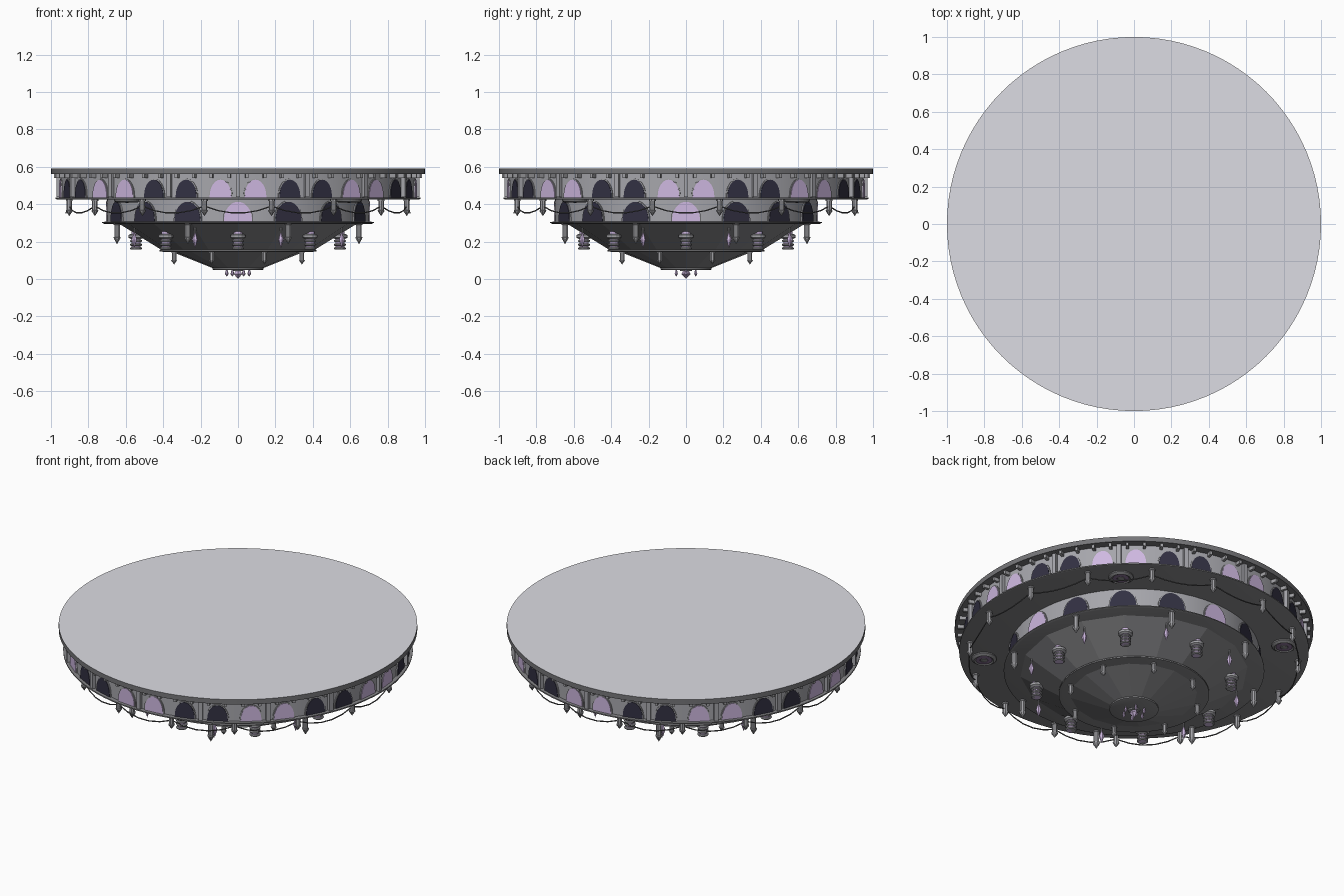
import bpy, bmesh
from math import pi, sin, cos
from mathutils import Matrix, Vector

cube = bpy.data.objects.get("Cube")
if cube:
    bpy.data.objects.remove(cube)


def material(name, *rgb):
    m = bpy.data.materials.new(name)
    m.use_nodes = True
    m.diffuse_color = (*rgb, 1)
    m.node_tree.nodes["Principled BSDF"].inputs["Base Color"].default_value = (*rgb, 1)
    return m


PALE = material("pale stone", .72, .72, .77)
WALL = material("wall stone", .38, .38, .41)
TRIM = material("trim stone", .36, .36, .38)
DARK = material("dark stone", .24, .24, .25)
EDGE = material("edge stone", .18, .18, .19)
IRON = material("iron", .11, .11, .115)
LILAC = material("lilac glass", .62, .48, .75)
NIGHT = material("night glass", .032, .03, .055)
PLUM = material("plum glass", .25, .17, .30)


def spots(count, radius, z, shift=0.0):
    """Places evenly round the axis, local -y pointing outwards, first at the front."""
    for i in range(count):
        turn = Matrix.Rotation(2 * pi * (i + shift) / count, 4, "Z")
        yield turn @ Matrix.Translation((0, -radius, z))


def revolve(bm, profile, sides, place=Matrix(), mat=0):
    """Spin (radius, height) points into a closed solid; end radii are capped."""
    rings = []
    for r, z in profile:
        if r == 0:
            rings.append([bm.verts.new(place @ Vector((0, 0, z)))])
        else:
            rings.append([bm.verts.new(place @ Vector((r * sin(2 * pi * k / sides),
                          -r * cos(2 * pi * k / sides), z))) for k in range(sides)])
    faces = []
    for a, b in zip(rings, rings[1:]):
        for k in range(sides):
            n = (k + 1) % sides
            quad = [a[k % len(a)], a[n % len(a)], b[n % len(b)], b[k % len(b)]]
            faces.append(bm.faces.new(list(dict.fromkeys(quad))))
    for ring in (rings[0], rings[-1]):
        if len(ring) > 1:
            faces.append(bm.faces.new(ring))
    for f in faces:
        f.material_index = mat


def block(bm, place, sx, sy, sz):
    bmesh.ops.create_cube(bm, size=1, matrix=place @ Matrix.Diagonal((sx, sy, sz, 1)))


def arch(bm, place, half, height, depth, mat):
    """Thin plate with a rounded top, standing on its local origin."""
    spring = height * .1
    outline = [(half, 0)] + [(half * cos(pi * k / 12), spring + (height - spring) * sin(pi * k / 12))
                             for k in range(13)] + [(-half, 0)]
    front = [bm.verts.new(place @ Vector((x, -depth, z))) for x, z in outline]
    back = [bm.verts.new(place @ Vector((x, 0, z))) for x, z in outline]
    faces = [bm.faces.new(front), bm.faces.new(back)]
    for k in range(len(front)):
        faces.append(bm.faces.new((front[k - 1], front[k], back[k], back[k - 1])))
    for f in faces:
        f.material_index = mat


def finish(name, bm, mats, smooth=False):
    bmesh.ops.recalc_face_normals(bm, faces=bm.faces)
    mesh = bpy.data.meshes.new(name)
    bm.to_mesh(mesh)
    bm.free()
    for m in mats:
        mesh.materials.append(m)
    ob = bpy.data.objects.new(name, mesh)
    bpy.context.collection.objects.link(ob)
    if smooth:
        bpy.ops.object.select_all(action="DESELECT")
        ob.select_set(True)
        bpy.context.view_layer.objects.active = ob
        bpy.ops.object.shade_smooth_by_angle(angle=pi / 6)
    return ob


def lathe(name, profile, sides, mat, smooth=True):
    bm = bmesh.new()
    revolve(bm, profile, sides)
    return finish(name, bm, [mat], smooth)


# Tiers, from the roof down
roof = lathe("roof_slab", [(1, .56), (1, .59)], 96, EDGE)
roof.data.materials.append(PALE)
for p in roof.data.polygons:
    p.material_index = int(p.normal.z > .9)
lathe("upper_wall", [(.95, .43), (.95, .565)], 96, WALL)
lathe("upper_floor", [(.965, .425), (.975, .428), (.975, .435), (.95, .436)], 96, DARK)
lathe("middle_wall", [(.70, .30), (.70, .43)], 64, WALL)
lathe("middle_floor", [(.715, .295), (.727, .30), (.727, .305), (.70, .307)], 64, DARK)
lathe("lower_hull", [(.64, .298), (.40, .15)], 16, DARK, False)
lathe("hull_ledge", [(.40, .145), (.42, .148), (.42, .156), (.39, .16)], 48, DARK)
lathe("keel_cone", [(.36, .148), (.135, .058)], 16, DARK, False)
lathe("keel_disc", [(.13, .048), (.137, .051), (.137, .06)], 32, DARK)

# Arched windows with slim frames
bm = bmesh.new()
for i, place in enumerate(spots(32, .948, .435, .5)):
    arch(bm, place, .064, .102, .006, 0)
    arch(bm, place, .058, .096, .009, 1 if i % 4 in (0, 3) else 2)
finish("upper_windows", bm, [TRIM, LILAC, NIGHT])
bm = bmesh.new()
for i, place in enumerate(spots(16, .697, .306)):
    arch(bm, place, .081, .113, .007, 0)
    arch(bm, place, .075, .107, .0095, 1 if i % 4 == 0 else 2)
finish("middle_windows", bm, [TRIM, LILAC, NIGHT])

# Pilasters and brackets of the upper wall
bm = bmesh.new()
for place in spots(16, .958, .50):
    block(bm, place, .024, .024, .125)
finish("pilasters", bm, [WALL])
bm = bmesh.new()
for place in spots(64, .968, .55, .5):
    block(bm, place, .016, .035, .022)
finish("roof_brackets", bm, [TRIM])


# Pointed pendants under each floor
def pendants(name, count, radius, top, length, width):
    bm = bmesh.new()
    for place in spots(count, radius, top, .5):
        revolve(bm, [(width * 1.25, .004), (width * 1.25, -.01), (width, -.012),
                     (width, -length * .65), (width * 1.3, -length * .67),
                     (width * 1.1, -length * .74), (0, -length)], 8, place)
    finish(name, bm, [TRIM])


pendants("upper_pendants", 16, .92, .428, .092, .015)
pendants("middle_pendants", 8, .70, .30, .115, .016)
pendants("ledge_pendants", 8, .37, .15, .073, .013)

# Swags of chain between the upper pendants
chain = bpy.data.curves.new("chains", "CURVE")
chain.dimensions = "3D"
chain.bevel_depth = .0035
chain.bevel_resolution = 1
for i in range(16):
    spline = chain.splines.new("POLY")
    spline.points.add(5)
    for k, point in enumerate(spline.points):
        t = k / 5
        a = 2 * pi * (i + .5 + t) / 16
        point.co = (.92 * sin(a), -.92 * cos(a), .39 - .15 * t * (1 - t), 1)
chain.materials.append(IRON)
bpy.context.collection.objects.link(bpy.data.objects.new("chains", chain))

# Ribbed lanterns below the hull
bm = bmesh.new()
for place in spots(8, .545, .157):
    revolve(bm, [(.024, 0), (.024, .10)], 12, place, 1)
    for z in (.0, .02, .04):
        revolve(bm, [(.027, z), (.032, z + .004), (.032, z + .009), (.027, z + .013)], 12, place, 0)
    revolve(bm, [(.03, .058), (.04, .064), (.04, .078), (.03, .084)], 12, place, 0)
finish("lanterns", bm, [TRIM, LILAC])

# Spindle crystals between the lanterns
bm = bmesh.new()
for place in spots(8, .60, .165, .5):
    revolve(bm, [(0, 0), (.016, .045), (0, .092)], 6, place, 1)
    revolve(bm, [(.005, .08), (.005, .12)], 6, place, 0)
finish("hull_crystals", bm, [TRIM, LILAC])

# Round medallions in the upper floor
bm = bmesh.new()
for place in spots(4, .84, .426, .5):
    revolve(bm, [(.045, 0), (.045, -.012), (.055, -.018), (.07, -.008), (.07, .002)], 24, place, 0)
    revolve(bm, [(.046, 0), (.046, -.013), (.022, -.015), (.022, -.003)], 24, place, 1)
    revolve(bm, [(.02, 0), (.02, -.016), (0, -.02)], 12, place, 0)
finish("floor_medallions", bm, [DARK, PLUM])

# Crystal cluster at the lowest point
bm = bmesh.new()
revolve(bm, [(0, 0), (.025, .026), (.012, .05)], 6, Matrix(), 0)
for place in spots(6, .06, .012, .5):
    revolve(bm, [(0, 0), (.01, .015), (.004, .038)], 6, place, 0)
revolve(bm, [(.03, .042), (.035, .05)], 12, Matrix(), 1)
finish("keel_crystals", bm, [LILAC, TRIM])
